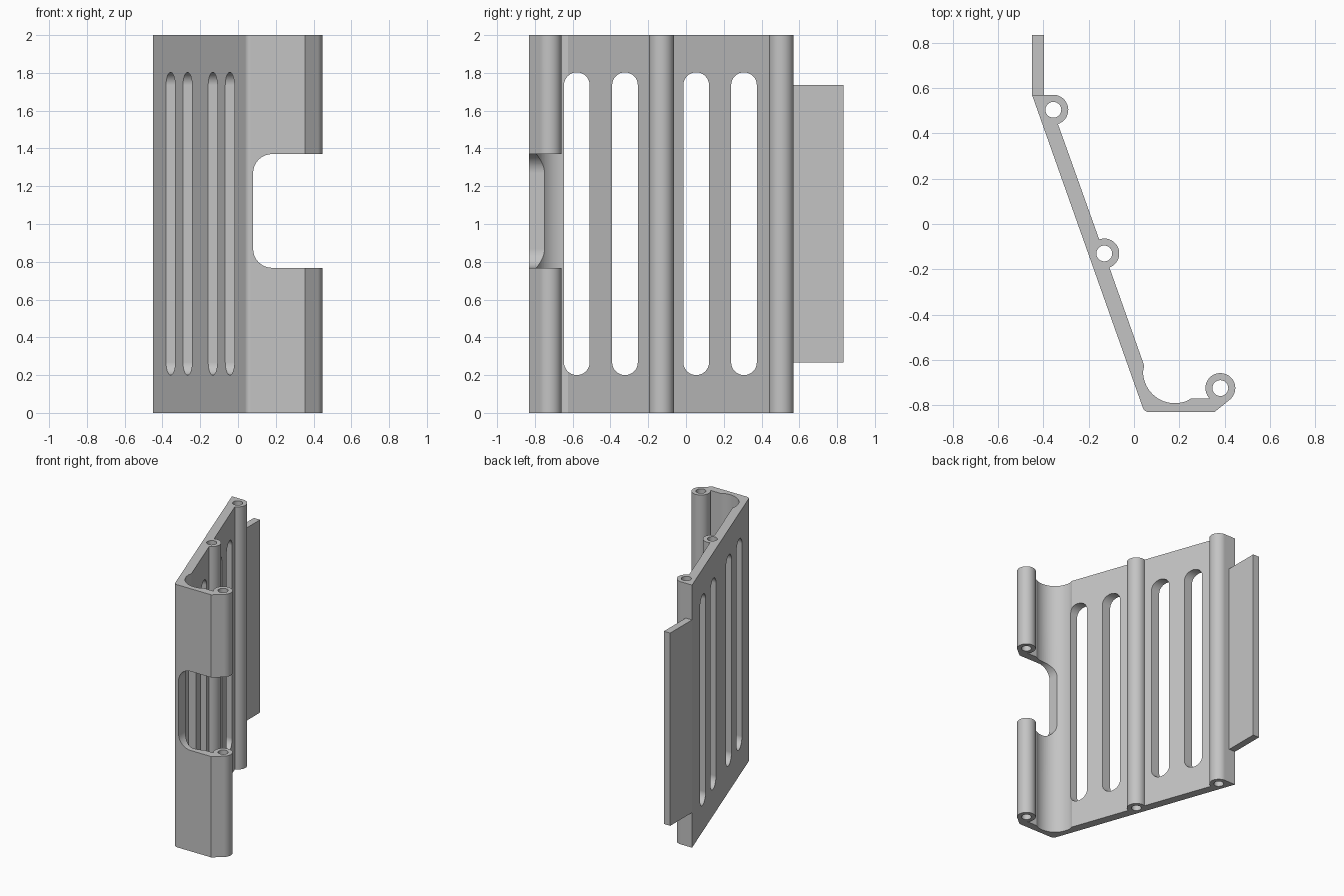
import bpy, bmesh
from math import cos, sin, radians

if "Cube" in bpy.data.objects:
    bpy.data.objects.remove(bpy.data.objects["Cube"], do_unlink=True)

HEIGHT = 2.0
BOSS_R, HOLE_R = 0.066, 0.035
BOSSES = {"top": (-0.356, 0.504), "middle": (-0.131, -0.13), "hook": (0.381, -0.724)}
SLOT_Y = (-0.578, -0.323, 0.054, 0.307)

grey = bpy.data.materials.new("plain grey")
grey.use_nodes = True
colour = (0.55, 0.55, 0.55, 1)
grey.diffuse_color = colour
grey.node_tree.nodes["Principled BSDF"].inputs["Base Color"].default_value = colour


def arc(centre, r, start, end, steps):
    """Points along an arc, angles in degrees."""
    angles = [radians(start + (end - start) * i / steps) for i in range(steps + 1)]
    return [(centre[0] + r * cos(a), centre[1] + r * sin(a)) for a in angles]


def prism(name, outline, low, high, axis="z"):
    """Extrude a closed outline along one axis."""
    place = {"z": lambda u, v, w: (u, v, w),
             "x": lambda u, v, w: (w, u, v),
             "y": lambda u, v, w: (u, w, v)}[axis]
    bm = bmesh.new()
    face = bm.faces.new([bm.verts.new(place(u, v, low)) for u, v in outline])
    moved = bmesh.ops.extrude_face_region(bm, geom=[face])["geom"]
    shift = place(0, 0, high - low)
    bmesh.ops.translate(bm, vec=shift, verts=[v for v in moved if isinstance(v, bmesh.types.BMVert)])
    bmesh.ops.recalc_face_normals(bm, faces=bm.faces)
    mesh = bpy.data.meshes.new(name)
    bm.to_mesh(mesh)
    bm.free()
    mesh.materials.append(grey)
    obj = bpy.data.objects.new(name, mesh)
    bpy.context.collection.objects.link(obj)
    return obj


def cut(target, cutter):
    """Subtract the cutter, then discard it."""
    cutter.hide_render = True
    bpy.context.view_layer.objects.active = target
    mod = target.modifiers.new("cut", "BOOLEAN")
    mod.operation, mod.solver, mod.object = "DIFFERENCE", "EXACT", cutter
    bpy.ops.object.modifier_apply(modifier=mod.name)
    bpy.data.objects.remove(cutter, do_unlink=True)


# Slanted plate, hooked front lip and screw bosses share one profile
profile = [(-0.45, 0.57)]
profile += arc((0.067, -0.8), 0.03, 200, 270, 6)
profile += [(0.355, -0.83)]
profile += arc(BOSSES["hook"], BOSS_R, -50, 225, 36)
profile += [(0.25, -0.77)]
profile += arc((0.18, -0.651), 0.14, -65, -180, 18)
profile += [(0.045, -0.625)]
profile += arc(BOSSES["middle"], BOSS_R, -70, 110, 24)
profile += arc(BOSSES["top"], BOSS_R, -72, 90, 24)
bracket = prism("bracket_body", profile, 0, HEIGHT)

# Screw holes through the bosses
for name, centre in BOSSES.items():
    cut(bracket, prism(name + "_hole", arc(centre, HOLE_R, 0, 345, 23), -0.1, HEIGHT + 0.1))

# Vent slots with round ends
half = 0.068
for y in SLOT_Y:
    outline = arc((y, 1.803 - half), half, 0, 180, 16) + arc((y, 0.2 + half), half, 180, 360, 16)
    cut(bracket, prism("slot_cutter", outline, -0.7, 0.2, "x"))

# Rounded notch in the front lip
notch = [(0.6, 0.768), (0.6, 1.37)]
notch += arc((0.18, 1.27), 0.1, 90, 180, 10) + arc((0.18, 0.868), 0.1, 180, 270, 10)
cut(bracket, prism("notch_cutter", notch, -1, -0.5, "y"))

# Rear mounting flange
flange = prism("rear_flange", [(-0.45, 0.57), (-0.397, 0.57), (-0.397, 0.833), (-0.45, 0.833)],
               0.267, 1.735)

# Smooth the round parts and keep flat faces flat
bpy.ops.object.select_all(action="DESELECT")
bracket.select_set(True)
bpy.context.view_layer.objects.active = bracket
bpy.ops.object.shade_smooth_by_angle(angle=radians(25))
weighted = bracket.modifiers.new("flat face normals", "WEIGHTED_NORMAL")
weighted.keep_sharp = True
